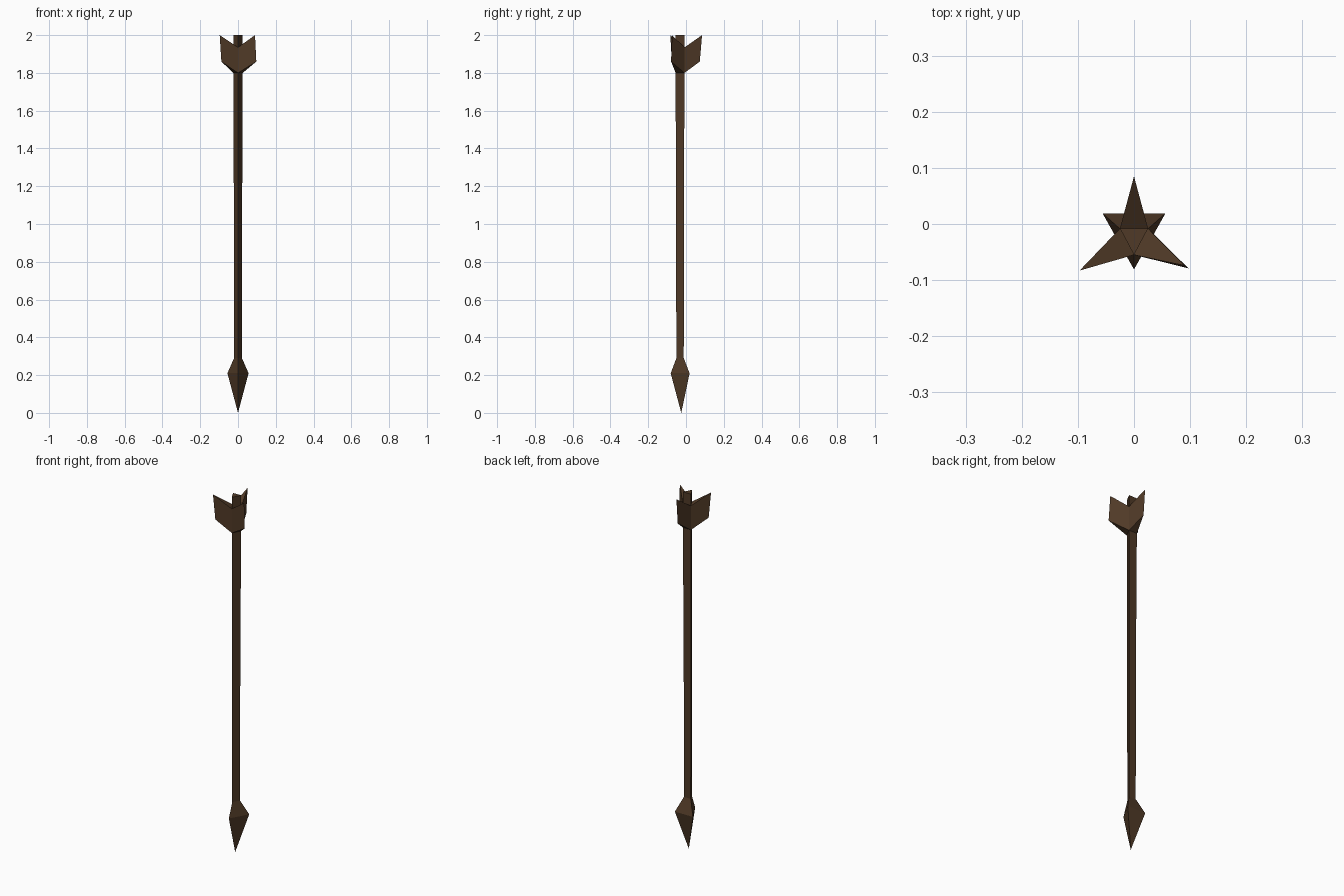
import bpy, bmesh

if "Cube" in bpy.data.objects:
    bpy.data.objects.remove(bpy.data.objects["Cube"])

wood = bpy.data.materials.new("dark_wood")
wood.diffuse_color = (0.08, 0.042, 0.02, 1)
wood.use_nodes = True
wood.node_tree.nodes["Principled BSDF"].inputs["Base Color"].default_value = wood.diffuse_color


def tri(w, back, front, z):
    """Triangular cross-section pointing to the front."""
    return [(-w, back, z), (0, front, z), (w, back, z)]


def loft(name, rings):
    """Skin a list of rings; a one-point ring becomes a tip."""
    bm = bmesh.new()
    loops = [[bm.verts.new(p) for p in ring] for ring in rings]
    for a, b in zip(loops, loops[1:]):
        n = max(len(a), len(b))
        for i in range(n):
            j = (i + 1) % n
            quad = [a[i % len(a)], a[j % len(a)], b[j % len(b)], b[i % len(b)]]
            bm.faces.new(list(dict.fromkeys(quad)))
    for end in (loops[0], loops[-1]):
        if len(end) > 2:
            bm.faces.new(end)
    bmesh.ops.recalc_face_normals(bm, faces=bm.faces)
    mesh = bpy.data.meshes.new(name)
    bm.to_mesh(mesh)
    bm.free()
    mesh.materials.append(wood)
    obj = bpy.data.objects.new(name, mesh)
    bpy.context.collection.objects.link(obj)


# Three-sided shaft, running up to the nock
loft("shaft", [tri(0.021, -0.012, -0.051, 0.28),
               tri(0.022, -0.011, -0.053, 1.10),
               tri(0.025, -0.008, -0.055, 1.80),
               tri(0.025, -0.008, -0.055, 2.00)])

# Arrowhead with its tip on the ground
loft("arrowhead", [[(0, -0.025, 0)],
                   tri(0.056, 0.019, -0.081, 0.21),
                   tri(0.021, -0.012, -0.051, 0.29)])

# Wedge-shaped fletching: one vane on each side of the shaft
corners = [(-0.025, -0.008), (0, -0.055), (0.025, -0.008)]
outer = [((-0.088, -0.075), (-0.097, -0.083)),
         ((0.097, -0.079), (0.090, -0.074)),
         ((0, 0.073), (0, 0.085))]
core = (0, -0.024)
for i, (low, high) in enumerate(outer):
    a, b = corners[i], corners[(i + 1) % 3]
    loft(f"vane_{i + 1}", [
        [(*a, 1.80), (*low, 1.86), (*b, 1.80), (*core, 1.80)],
        [(*a, 1.935), (*high, 2.0), (*b, 1.935), (*core, 1.935)]])
